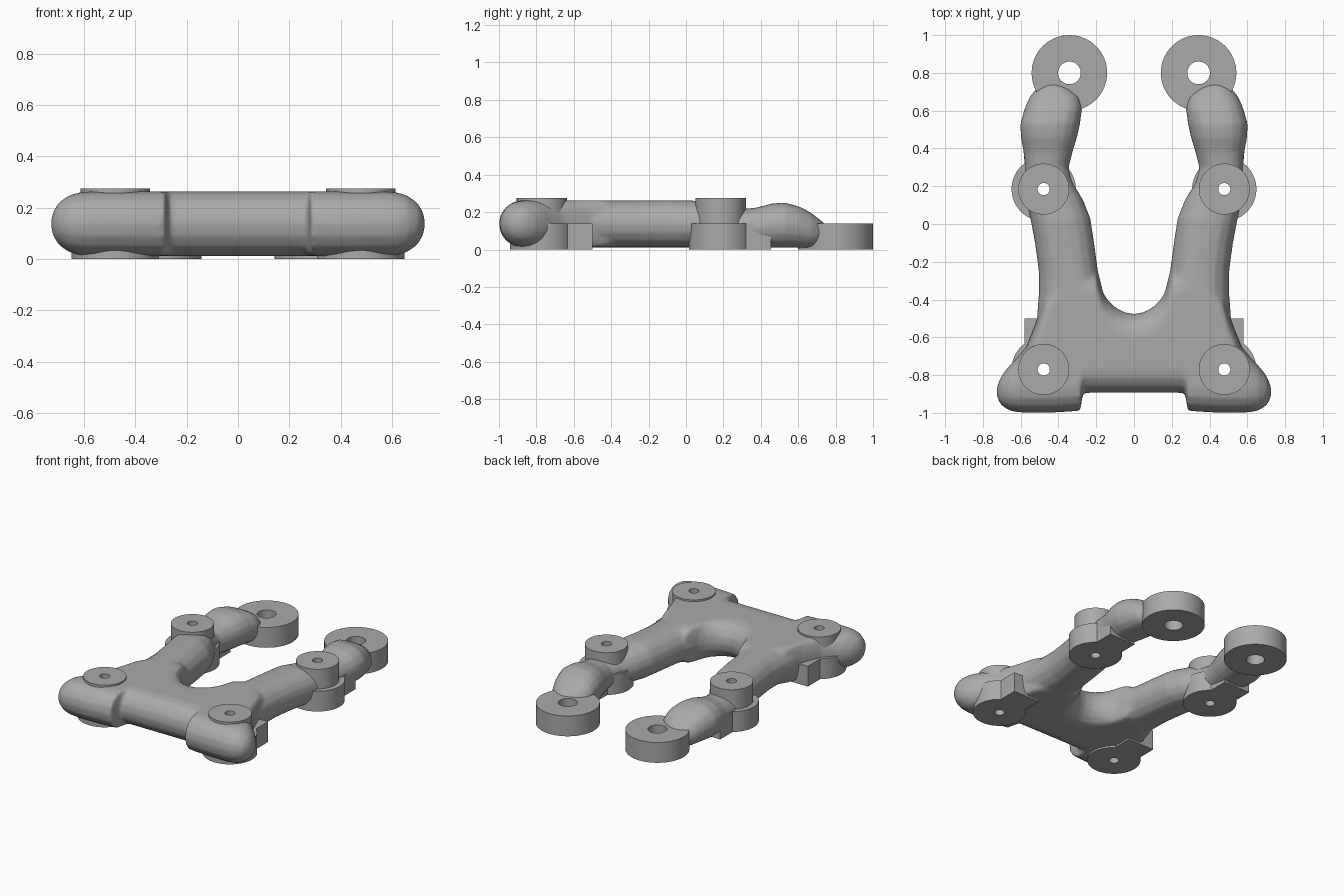
import bpy, bmesh, math
from mathutils import Matrix, Vector

cube = bpy.data.objects.get("Cube")
if cube:
    bpy.data.objects.remove(cube)

GREY = (0.4, 0.4, 0.4, 1)
grey = bpy.data.materials.new("plain grey")
grey.use_nodes = True
grey.diffuse_color = GREY
grey.node_tree.nodes["Principled BSDF"].inputs["Base Color"].default_value = GREY

BOSSES = {"front": -0.77, "rear": 0.185}
BOSS_X = 0.478
RING = (0.342, 0.80)
THICK = 0.14


def make_object(name, bm):
    bmesh.ops.recalc_face_normals(bm, faces=bm.faces)
    mesh = bpy.data.meshes.new(name)
    bm.to_mesh(mesh)
    bm.free()
    mesh.materials.append(grey)
    obj = bpy.data.objects.new(name, mesh)
    bpy.context.collection.objects.link(obj)
    return obj


def add_cylinder(bm, x, y, radius, z0, z1):
    bmesh.ops.create_cone(bm, cap_ends=True, segments=64, radius1=radius, radius2=radius,
                          depth=z1 - z0, matrix=Matrix.Translation((x, y, (z0 + z1) / 2)))


def rounded_section(a, b, z0, z1, steps=8):
    """Slab section from a to b with fully rounded ends, as (across, z) pairs."""
    mid, w = (a + b) / 2, abs(b - a) / 2
    cz, h = (z0 + z1) / 2, (z1 - z0) / 2
    r = min(w, h)
    points = []
    for side in (1, -1):
        for i in range(steps + 1):
            t = math.pi * (i / steps - 0.5)
            points.append((mid + side * (w - r + r * math.cos(t)), cz + side * h * math.sin(t)))
    return points


def loft(bm, stations, place):
    """Skin a row of rounded sections; place maps (along, across, z) to a point."""
    rings = []
    for along, a, b, z0, z1 in stations:
        rings.append([bm.verts.new(place(along, u, z)) for u, z in rounded_section(a, b, z0, z1)])
    for low, high in zip(rings, rings[1:]):
        for i in range(len(low)):
            j = (i + 1) % len(low)
            bm.faces.new((low[i], low[j], high[j], high[i]))
    bm.faces.new(rings[0])
    bm.faces.new(rings[-1])


# Arm stations: y, inner x, outer x, bottom, top
ARM = [
    (-0.80, 0.22, 0.49, 0.012, 0.263), (-0.60, 0.20, 0.53, 0.012, 0.263),
    (-0.50, 0.17, 0.515, 0.012, 0.263), (-0.37, 0.16, 0.505, 0.012, 0.263),
    (-0.25, 0.19, 0.505, 0.012, 0.263), (-0.10, 0.21, 0.525, 0.012, 0.263),
    (0.03, 0.23, 0.55, 0.012, 0.262), (0.13, 0.27, 0.57, 0.012, 0.25),
    (0.22, 0.325, 0.58, 0.012, 0.23), (0.30, 0.345, 0.58, 0.012, 0.216),
    (0.38, 0.325, 0.585, 0.012, 0.224), (0.46, 0.30, 0.60, 0.01, 0.246),
    (0.53, 0.285, 0.603, 0.01, 0.25), (0.61, 0.274, 0.58, 0.01, 0.228),
    (0.67, 0.285, 0.555, 0.01, 0.195), (0.715, 0.33, 0.52, 0.02, 0.16),
    (0.735, 0.37, 0.485, 0.04, 0.145), (0.748, 0.415, 0.455, 0.07, 0.125),
]

# Crossbar stations for one half: x, front y, back y, height trim at the rounded tip
BAR = [
    (0, -0.895, -0.475, 0), (0.05, -0.895, -0.467, 0), (0.10, -0.895, -0.44, 0),
    (0.14, -0.895, -0.40, 0), (0.165, -0.895, -0.36, 0), (0.20, -0.895, -0.25, 0),
    (0.27, -0.895, -0.22, 0), (0.285, -0.99, -0.22, 0), (0.40, -0.998, -0.25, 0),
    (0.47, -1.0, -0.36, 0), (0.51, -1.0, -0.50, 0), (0.57, -1.0, -0.65, 0),
    (0.62, -0.997, -0.71, 0.004), (0.66, -0.988, -0.75, 0.016), (0.70, -0.962, -0.80, 0.045),
    (0.72, -0.93, -0.845, 0.08), (0.726, -0.905, -0.875, 0.105),
]


def bar_station(x, front, back, trim, side=1):
    return (side * x, front, back, 0.012 + trim, 0.263 - trim)


# Drill cutter for every through hole
drill = bmesh.new()
for side in (1, -1):
    for y in BOSSES.values():
        add_cylinder(drill, side * BOSS_X, y, 0.032, -0.1, 0.4)
    add_cylinder(drill, side * RING[0], RING[1], 0.06, -0.1, 0.4)
cutter = make_object("hole_cutter", drill)
cutter.hide_render = True


def finish(obj, angle=35):
    """Drill the holes, apply the modifiers and shade."""
    mod = obj.modifiers.new("holes", 'BOOLEAN')
    mod.object = cutter
    mod.operation = 'DIFFERENCE'
    mod.solver = 'EXACT'
    bpy.ops.object.select_all(action='DESELECT')
    obj.select_set(True)
    bpy.context.view_layer.objects.active = obj
    bpy.ops.object.convert(target='MESH')
    bpy.ops.object.shade_smooth_by_angle(angle=math.radians(angle))


# Body: crossbar and two arms melted into one smooth form
bm = bmesh.new()
stations = [bar_station(*s, side=-1) for s in reversed(BAR[1:])] + [bar_station(*s) for s in BAR]
loft(bm, stations, lambda x, y, z: Vector((x, y, z)))
for side in (1, -1):
    loft(bm, ARM, lambda y, x, z: Vector((side * x, y, z)))
body = make_object("body", bm)
melt = body.modifiers.new("melt", 'REMESH')
melt.mode = 'VOXEL'
melt.voxel_size = 0.011
soften = body.modifiers.new("soften", 'SMOOTH')
soften.factor = 0.5
soften.iterations = 6
finish(body, 50)

for side, label in ((1, "left"), (-1, "right")):
    for place, y in BOSSES.items():
        # Wide foot, narrow top boss and the block behind the foot
        bm = bmesh.new()
        add_cylinder(bm, side * BOSS_X, y, 0.17, 0, THICK)
        finish(make_object(f"{place}_{label}_foot", bm))
        bm = bmesh.new()
        add_cylinder(bm, side * BOSS_X, y, 0.135, THICK - 0.01, 0.275)
        finish(make_object(f"{place}_{label}_top_boss", bm))
        bm = bmesh.new()
        bmesh.ops.create_cube(bm, size=1, matrix=Matrix.Translation((side * BOSS_X, y + 0.135, THICK / 2))
                              @ Matrix.Diagonal((0.204, 0.27, THICK, 1)))
        finish(make_object(f"{place}_{label}_block", bm))
    # Mounting ring at the arm tip
    bm = bmesh.new()
    add_cylinder(bm, side * RING[0], RING[1], 0.2, 0, THICK)
    finish(make_object(f"{label}_ring", bm))

bpy.data.objects.remove(cutter)
